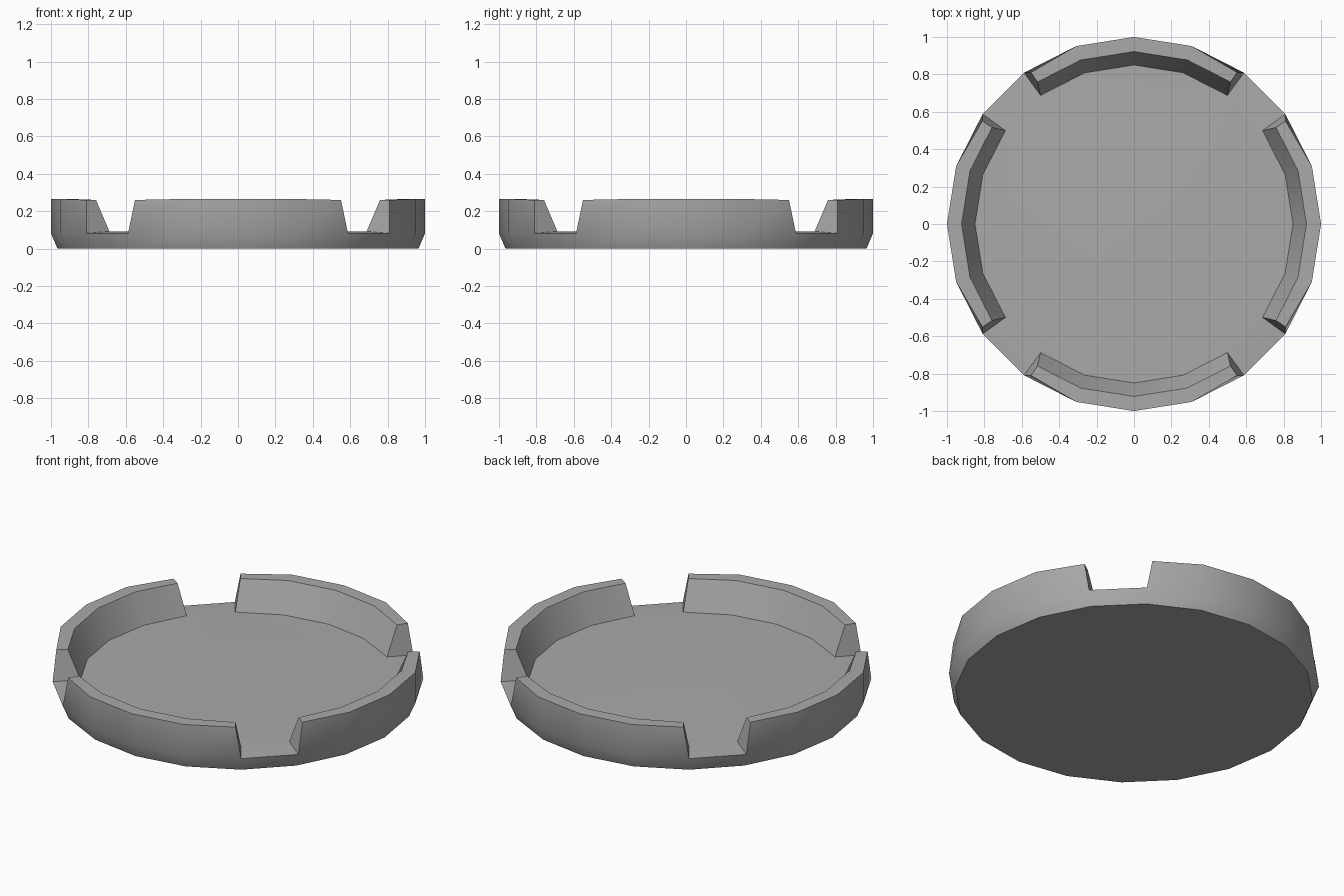
import bpy, bmesh, math

if "Cube" in bpy.data.objects:
    bpy.data.objects.remove(bpy.data.objects["Cube"], do_unlink=True)

SIDES = 20
STEP = math.tau / SIDES

# One plain grey material
grey = bpy.data.materials.new("grey")
grey.use_nodes = True
colour = (0.4, 0.4, 0.4, 1)
grey.diffuse_color = colour
grey.node_tree.nodes["Principled BSDF"].inputs["Base Color"].default_value = colour

bm = bmesh.new()


def ring(radius, z, corner_radius=None, corner_z=None):
    """Ring of vertices; rim corners beside each notch lean away from it."""
    verts = []
    for i in range(SIDES):
        a, r, h = i * STEP, radius, z
        if corner_radius and i % 5 in (2, 3):
            a += math.radians(-1.8 if i % 5 == 2 else 1.8)
            r, h = corner_radius, corner_z
        verts.append(bm.verts.new((r * math.cos(a), r * math.sin(a), h)))
    return verts


# Cross-section from the base, up the outer wall, over the rim, to the floor
base = ring(0.965, 0)
ledge = ring(1.0, 0.082)
rim_outer = ring(1.0, 0.265, 0.98, 0.26)
rim_inner = ring(0.922, 0.265, 0.918, 0.26)
floor = ring(0.85, 0.092)


def band(lower, upper, i):
    j = (i + 1) % SIDES
    bm.faces.new((lower[i], lower[j], upper[j], upper[i]))


bm.faces.new(base[::-1])
bm.faces.new(floor)
for i in range(SIDES):
    band(base, ledge, i)
    if i % 5 == 2:
        # Notch bed and its two end walls
        band(ledge, floor, i)
        for k in (i, i + 1):
            bm.faces.new((ledge[k], rim_outer[k], rim_inner[k], floor[k]))
    else:
        band(ledge, rim_outer, i)
        band(rim_outer, rim_inner, i)
        band(rim_inner, floor, i)

bmesh.ops.recalc_face_normals(bm, faces=bm.faces)
mesh = bpy.data.meshes.new("round_dish")
bm.to_mesh(mesh)
bm.free()
mesh.materials.append(grey)

dish = bpy.data.objects.new("round_dish", mesh)
bpy.context.collection.objects.link(dish)
bpy.context.view_layer.objects.active = dish
dish.select_set(True)
bpy.ops.object.shade_smooth_by_angle(angle=math.radians(30))
